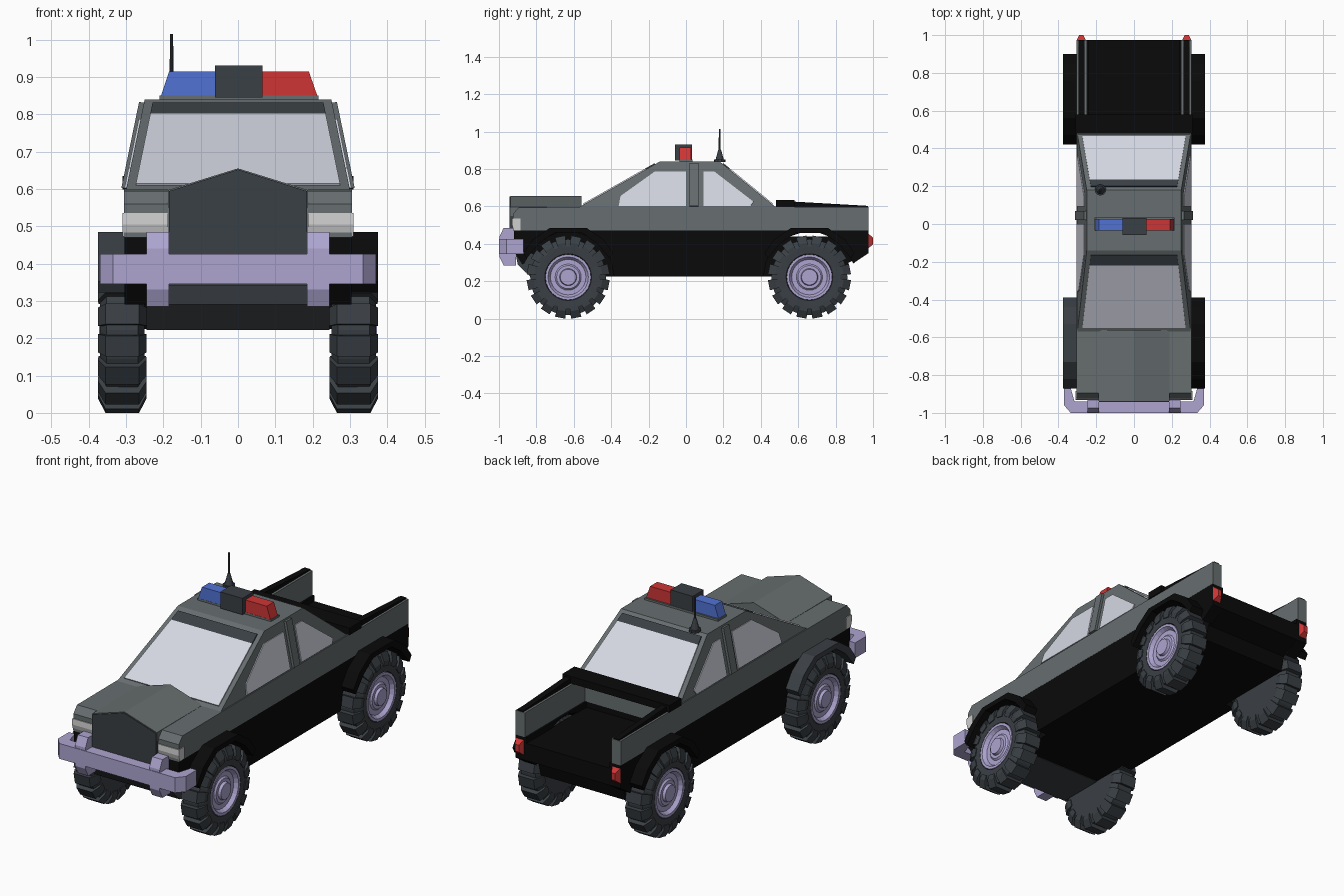
import bpy, bmesh, math
from mathutils import Vector

if "Cube" in bpy.data.objects:
    bpy.data.objects.remove(bpy.data.objects["Cube"])


def material(name, r, g, b):
    m = bpy.data.materials.new(name)
    m.diffuse_color = (r, g, b, 1)
    m.use_nodes = True
    m.node_tree.nodes["Principled BSDF"].inputs["Base Color"].default_value = m.diffuse_color
    return m


GREY = material("body grey", .135, .155, .16)
SLATE = material("dark slate", .042, .05, .058)
BLACK = material("black", .003, .003, .003)
LILAC = material("lilac metal", .42, .375, .63)
GLASS = material("pale glass", .66, .68, .76)
LAMP = material("headlight white", .62, .62, .62)
BLUE = material("signal blue", .085, .17, .66)
RED = material("signal red", .62, .035, .035)


def finish(name, bm, mat):
    bmesh.ops.recalc_face_normals(bm, faces=bm.faces)
    me = bpy.data.meshes.new(name)
    bm.to_mesh(me)
    bm.free()
    me.materials.append(mat)
    ob = bpy.data.objects.new(name, me)
    bpy.context.collection.objects.link(ob)
    return ob


def sweep(name, pts, offset, mat):
    """Polygon of 3D points, extruded along offset."""
    bm = bmesh.new()
    f = bm.faces.new([bm.verts.new(p) for p in pts])
    r = bmesh.ops.extrude_face_region(bm, geom=[f], use_keep_orig=True)
    new = [v for v in r["geom"] if isinstance(v, bmesh.types.BMVert)]
    bmesh.ops.translate(bm, verts=new, vec=offset)
    return finish(name, bm, mat)


def prism(name, axis, pts, a, b, mat):
    """2D profile extruded along an axis; the other two axes keep their order."""
    i = "xyz".index(axis)
    p3 = []
    for p in pts:
        q = list(p)
        q.insert(i, a)
        p3.append(q)
    off = [0, 0, 0]
    off[i] = b - a
    return sweep(name, p3, off, mat)


def box(name, x0, x1, y0, y1, z0, z1, mat):
    return prism(name, "z", [(x0, y0), (x1, y0), (x1, y1), (x0, y1)], z0, z1, mat)


def loft(name, low, high, mat):
    """Closed solid between two quads."""
    bm = bmesh.new()
    a = [bm.verts.new(p) for p in low]
    b = [bm.verts.new(p) for p in high]
    bm.faces.new(a)
    bm.faces.new(b)
    for i in range(4):
        j = (i + 1) % 4
        bm.faces.new((a[i], a[j], b[j], b[i]))
    return finish(name, bm, mat)


def lathe(bm, prof, n, sx, cy, cz):
    """Spin (x, radius) profile about an x-parallel axle."""
    rings = []
    for x, r in prof:
        ring = []
        for k in range(n):
            t = 2 * math.pi * k / n
            ring.append(bm.verts.new((sx * x, cy + r * math.cos(t), cz + r * math.sin(t))))
        rings.append(ring)
    for a, b in zip(rings, rings[1:]):
        for k in range(n):
            j = (k + 1) % n
            bm.faces.new((a[k], a[j], b[j], b[k]))
    bm.faces.new(rings[0])
    bm.faces.new(rings[-1])


FY, RY, WZ = -.63, .66, .222


def arch(c, a0, a1, n=9):
    pts = []
    for k in range(n):
        t = math.radians(a0 + (a1 - a0) * k / (n - 1))
        pts.append((c + .245 * math.cos(t), .225 + .245 * .98 * math.sin(t)))
    return pts


# lower body: middle section, bed floor and front skirt
prism("lower_body", "x", [(-.92, .47), (-.92, .40), (-.6, .225), (.85, .225), (.87, .30), (.975, .35),
                          (.975, .44), (.48, .44), (.48, .47)], -.245, .245, BLACK)
prism("front_skirt", "x", [(-.925, .42), (-.90, .29), (-.83, .222), (-.58, .222), (-.58, .42)], -.245, .245, SLATE)

# upper body
prism("upper_body", "x", [(-.925, .47), (-.925, .56), (-.895, .595), (.48, .6), (.48, .47)], -.305, .305, GREY)
prism("hood", "y", [(-.187, .55), (-.187, .597), (0, .655), (.187, .597), (.187, .55)], -.938, -.56, GREY)
prism("grille", "y", [(-.185, .34), (-.185, .594), (0, .652), (.185, .594), (.185, .34)], -.943, -.90, SLATE)

for sx, side in ((1, "right"), (-1, "left")):
    # side panels with wheel arches
    prism(side + "_lower_panel", "x",
          [(-.92, .47), (-.92, .36), (-.875, .29)] + arch(FY, 163, 0) + arch(RY, 180, 17)
          + [(.975, .35), (.975, .47)], sx * .24, sx * .304, BLACK)
    # bed wall and sloping rail
    box(side + "_bed_wall", sx * .25, sx * .305, .47, .975, .47, .597, GREY)
    prism(side + "_bed_rail", "x", [(.57, .595), (.57, .626), (.973, .603), (.973, .595)],
          sx * .262, sx * .294, BLACK)
    # flares
    for c, end in ((FY, "front"), (RY, "rear")):
        rel = [(-.24, .13), (-.19, .2), (-.10, .262), (.10, .262), (.19, .2), (.24, .13),
               (.222, .10), (.155, .18), (.075, .236), (-.075, .236), (-.155, .18), (-.222, .10)]
        prism(f"{side}_{end}_flare", "x", [(c + y, WZ + z) for y, z in rel], sx * .29, sx * .375,
              SLATE if (sx, end) == (-1, "front") else BLACK)
        # tyre with lugs
        bm = bmesh.new()
        lathe(bm, [(.345, .118), (.368, .125), (.370, .165), (.352, .203), (.268, .203), (.25, .165), (.25, .1)],
              32, sx, c, WZ)
        n = 16
        for k in range(n):
            t = 2 * math.pi * (k + .5) / n
            rad, tan = Vector((0, math.cos(t), math.sin(t))), Vector((0, -math.sin(t), math.cos(t)))
            ends = []
            for s in (-1, 1):
                ends.append([bm.verts.new(Vector((sx * x, c, WZ)) + rad * r + tan * s * w) for x, r, w in
                             ((.374, .155, .02), (.375, .182, .025), (.355, .221, .028),
                              (.265, .221, .028), (.245, .182, .025), (.246, .155, .02))])
            a, b = ends
            bm.faces.new(a)
            bm.faces.new(b)
            for i in range(6):
                j = (i + 1) % 6
                bm.faces.new((a[i], a[j], b[j], b[i]))
        finish(f"{side}_{end}_tyre", bm, SLATE)
        # rim
        bm = bmesh.new()
        lathe(bm, [(.30, .122), (.369, .122), (.369, .108), (.35, .095), (.35, .07), (.358, .062),
                   (.358, .046), (.372, .042), (.372, .02)], 24, sx, c, WZ)
        finish(f"{side}_{end}_rim", bm, LILAC)
    # lamps
    prism(side + "_headlight", "x", [(-.922, .472), (-.931, .505), (-.929, .535), (-.885, .535), (-.885, .472)],
          sx * .188, sx * .309, LAMP)
    loft(side + "_tail_light",
         [(sx * x, .974, z) for x, z in ((.255, .375), (.303, .375), (.303, .455), (.255, .455))],
         [(sx * x, 1.0, z) for x, z in ((.268, .397), (.290, .397), (.290, .433), (.268, .433))], RED)
    # bumper uprights
    prism(side + "_bumper_guard", "x", [(-.997, .33), (-.997, .44), (-.975, .485), (-.91, .485),
                                        (-.91, .285), (-.975, .285)], sx * .185, sx * .245, LILAC)

# bumper
prism("bumper", "z", [(-.37, -.87), (-.37, -.96), (-.335, -1), (.335, -1), (.37, -.96), (.37, -.87),
                      (.335, -.87), (.315, -.94), (-.315, -.94), (-.335, -.87)], .345, .425, LILAC)

# cab
loft("cab", [(-.3, -.57, .597), (.3, -.57, .597), (.3, .478, .597), (-.3, .478, .597)],
     [(-.25, -.14, .84), (.25, -.14, .84), (.25, .18, .84), (-.25, .18, .84)], GREY)


def cab_x(z):
    return .3 - (z - .597) * .05 / .243


def cab_front(z):
    return -.57 + (z - .597) * .43 / .243


def cab_back(z):
    return .478 - (z - .597) * .298 / .243


# front and rear glass with dark top band
for name, fy, d in (("windshield", cab_front, -1), ("rear_window", cab_back, 1)):
    for part, z0, z1, mat in (("", .609, .797, GLASS), ("_band", .797, .826, SLATE)):
        pts = [(s * (cab_x(z) - .024), fy(z), z) for s, z in ((-1, z0), (1, z0), (1, z1), (-1, z1))]
        sweep(name + part, pts, (0, d * .003, .005), mat)

# side windows and door pillars
for sx, side in ((1, "right"), (-1, "left")):
    for name, prof in (("front", [(-.36, .602), (-.35, .655), (-.165, .787), (0, .787), (0, .602)]),
                       ("rear", [(.093, .602), (.093, .787), (.15, .787), (.36, .625), (.345, .602)])):
        sweep(f"{side}_{name}_window", [(sx * cab_x(z), y, z) for y, z in prof], (sx * .005, 0, .001), GLASS)
    sweep(side + "_pillar", [(sx * (cab_x(z) - .005), y, z) for y, z in
                             ((.02, .6), (.02, .83), (.068, .83), (.068, .6))], (sx * .018, 0, .003), GREY)

# bar behind the cab
box("bed_bar", -.31, .31, .48, .58, .598, .635, BLACK)

# roof lights
box("light_base", -.21, .215, -.035, .035, .838, .85, GREY)
box("light_centre", -.062, .066, -.058, .033, .845, .931, SLATE)
for name, xi, xo, xt, mat in (("blue_light", -.06, -.207, -.185, BLUE), ("red_light", .064, .213, .19, RED)):
    prism(name, "y", [(xi, .848), (xo, .848), (xt, .914), (xi, .914)], -.034, .026, mat)

# antenna
for name, r0, r1, z0, z1 in (("antenna_foot", .03, .03, .838, .85), ("antenna_cone", .022, .007, .85, .905),
                             ("antenna_rod", .0055, .0045, .9, 1.015)):
    bm = bmesh.new()
    res = bmesh.ops.create_cone(bm, cap_ends=True, segments=10, radius1=r0, radius2=r1, depth=z1 - z0)
    bmesh.ops.translate(bm, verts=res["verts"], vec=(-.178, .18, (z0 + z1) / 2))
    finish(name, bm, SLATE)
